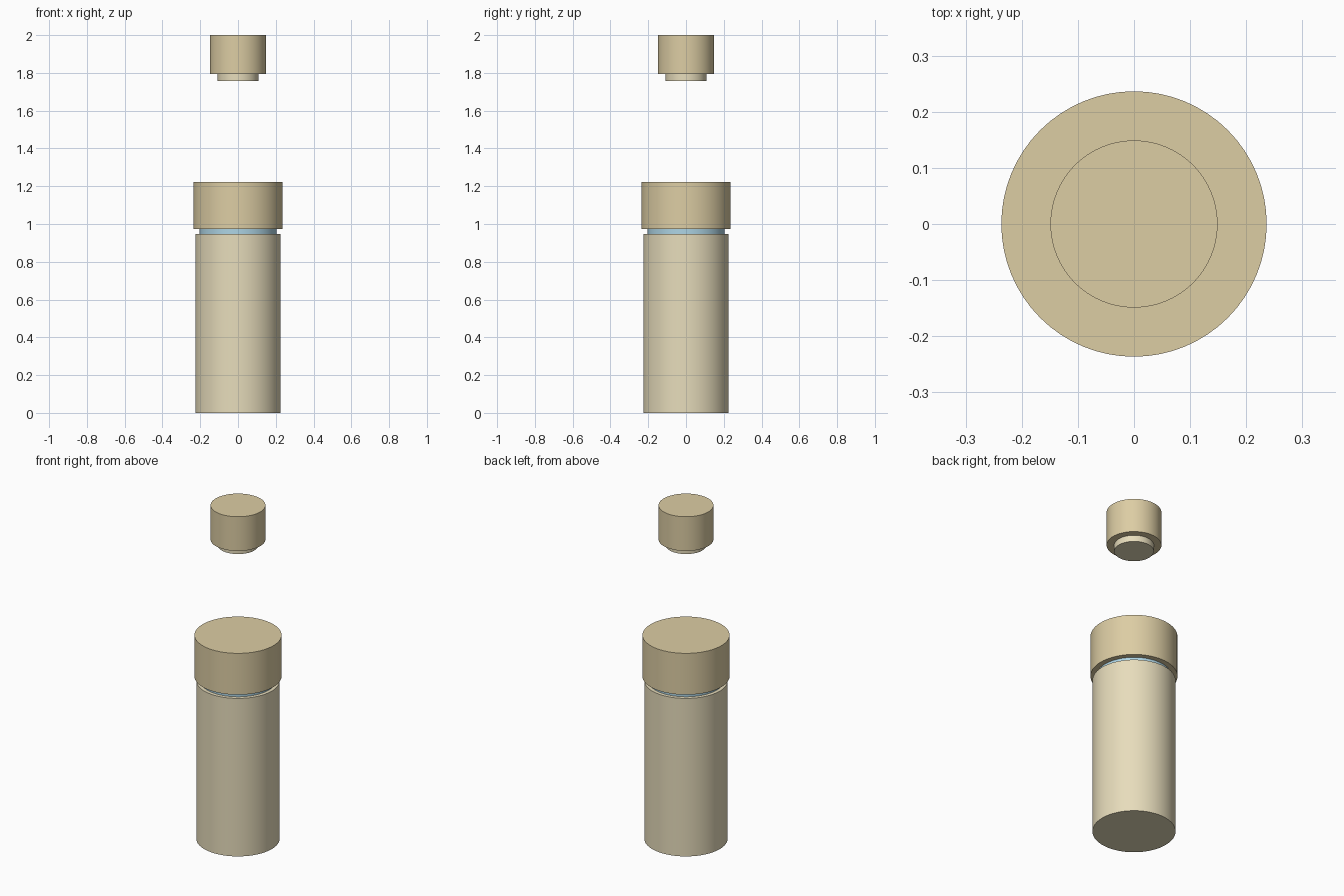
import bpy

if "Cube" in bpy.data.objects:
    bpy.data.objects.remove(bpy.data.objects["Cube"])


def material(name, rgb):
    m = bpy.data.materials.new(name)
    m.diffuse_color = (*rgb, 1.0)
    m.use_nodes = True
    m.node_tree.nodes["Principled BSDF"].inputs["Base Color"].default_value = m.diffuse_color
    return m


def cylinder(name, radius, z0, z1, mat):
    """Upright closed cylinder between two heights, smooth sides and sharp rims."""
    bpy.ops.mesh.primitive_cylinder_add(
        vertices=64, radius=radius, depth=z1 - z0, location=(0, 0, (z0 + z1) / 2))
    ob = bpy.context.object
    ob.name = name
    ob.data.materials.append(mat)
    bpy.ops.object.shade_smooth_by_angle()
    return ob


pale = material("pale_tan", (0.80, 0.72, 0.50))
tan = material("tan", (0.72, 0.61, 0.37))
blue = material("light_blue", (0.42, 0.66, 0.78))

# Container body and the blue neck rising out of it into the cap
cylinder("body", 0.226, 0.0, 0.947, pale)
cylinder("neck", 0.205, 0.90, 1.0, blue)

# Wide cap, held slightly above the body
cylinder("cap", 0.2365, 0.974, 1.222, tan)

# Separate stopper floating above: head and narrower plug
cylinder("stopper_head", 0.149, 1.795, 2.0, tan)
cylinder("stopper_plug", 0.108, 1.757, 1.81, pale)
